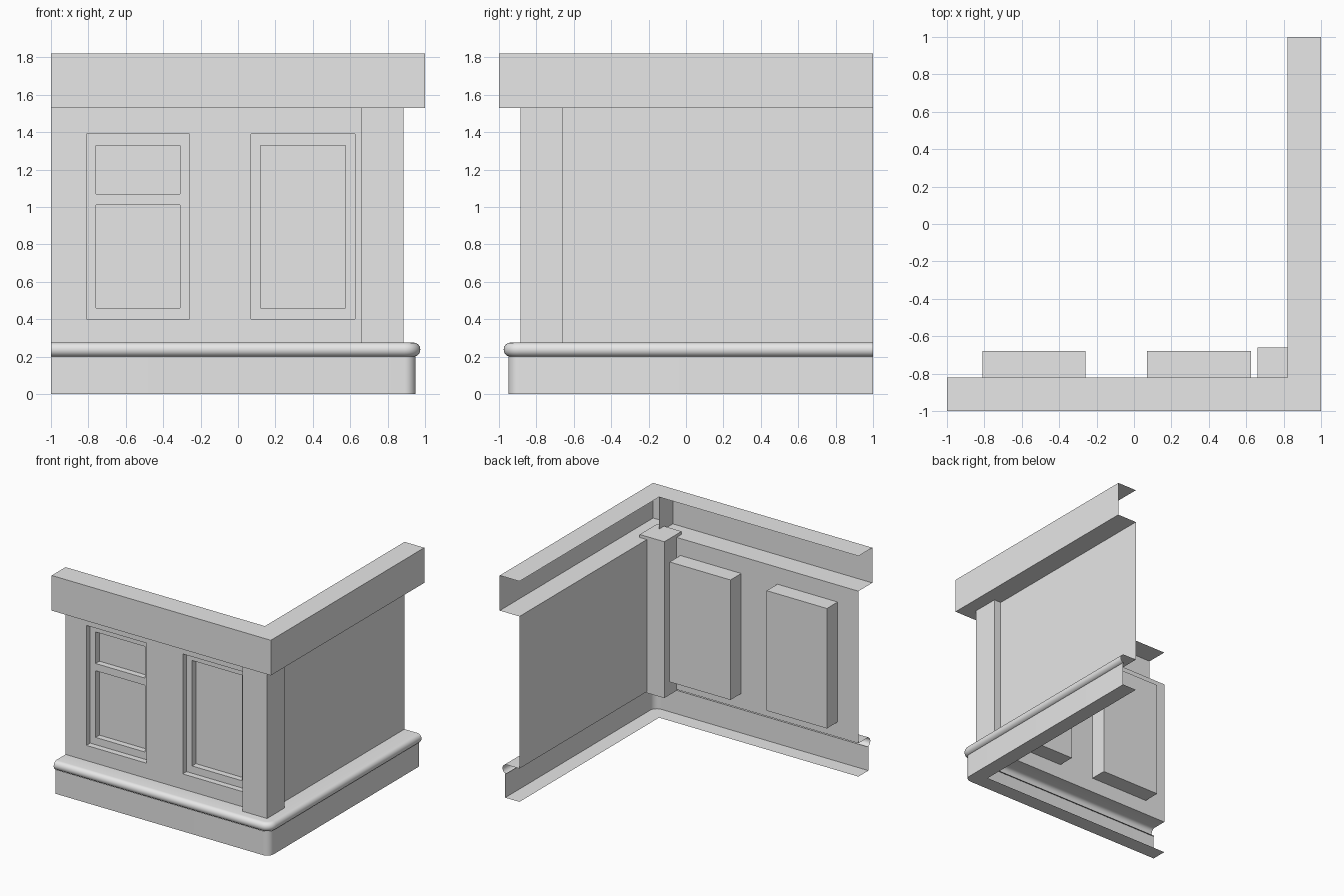
import bpy, bmesh, math

cube = bpy.data.objects.get("Cube")
if cube:
    bpy.data.objects.remove(cube, do_unlink=True)

plaster = bpy.data.materials.new("plain_grey")
plaster.use_nodes = True
GREY = (0.8, 0.8, 0.8, 1)
plaster.diffuse_color = GREY
plaster.node_tree.nodes["Principled BSDF"].inputs["Base Color"].default_value = GREY

WALL, BACK, FRAME, GLASS = 0.82, -0.68, -0.77, -0.72


def finish(bm, name, smooth=False):
    bmesh.ops.remove_doubles(bm, verts=bm.verts, dist=0.0005)
    mesh = bpy.data.meshes.new(name)
    bm.to_mesh(mesh)
    bm.free()
    mesh.materials.append(plaster)
    obj = bpy.data.objects.new(name, mesh)
    bpy.context.collection.objects.link(obj)
    if smooth:
        bpy.ops.object.select_all(action="DESELECT")
        obj.select_set(True)
        bpy.context.view_layer.objects.active = obj
        bpy.ops.object.shade_smooth_by_angle(angle=math.radians(35))
    return obj


def quad(bm, *points):
    bm.faces.new([bm.verts.new(p) for p in points])


def sweep(name, profile, centre=1, steps=8, smooth=False):
    """Run an (offset, height) profile along the front, round the corner and down the side."""
    bm = bmesh.new()

    def path(offset, z):
        r = max(offset - centre, 0)
        c = min(offset, centre)
        pts = [(-1, -offset, z)]
        for i in range(steps + 1):
            a = math.pi / 2 * i / steps
            pts.append((c + r * math.sin(a), -c - r * math.cos(a), z))
        return pts + [(offset, 1, z)]

    rows = [path(*p) for p in profile]
    for low, high in zip(rows, rows[1:]):
        for i in range(len(low) - 1):
            corners = [low[i], low[i + 1], high[i + 1], high[i]]
            unique = list(dict.fromkeys(corners))
            if len(unique) > 2:
                quad(bm, *unique)
    return finish(bm, name, smooth)


def plate(name, x0, x1, z0, z1, y, holes=(), depth=0):
    """Front-facing sheet with rectangular openings and optional reveals."""
    bm = bmesh.new()
    xs = sorted({x0, x1, *[v for h in holes for v in h[:2]]})
    zs = sorted({z0, z1, *[v for h in holes for v in h[2:]]})
    for a, b in zip(xs, xs[1:]):
        for c, d in zip(zs, zs[1:]):
            if not any(h[0] <= a < h[1] and h[2] <= c < h[3] for h in holes):
                quad(bm, (a, y, c), (b, y, c), (b, y, d), (a, y, d))
    if depth:
        for a, b, c, d in holes:
            ring = [(a, c), (b, c), (b, d), (a, d)]
            for (p, q), (r, s) in zip(ring, ring[1:] + ring[:1]):
                quad(bm, (p, y, q), (r, y, s), (r, y + depth, s), (p, y + depth, q))
    return finish(bm, name)


# Parapet: open channel around the corner, with one inner end plate
sweep("parapet", [(WALL, 1.53), (1, 1.53), (1, 1.82), (WALL, 1.82)], steps=1)
bm = bmesh.new()
quad(bm, (WALL, -1, 1.53), (WALL, -WALL, 1.53), (WALL, -WALL, 1.82), (WALL, -1, 1.82))
finish(bm, "parapet_end_plate")

# Base skirt and rounded moulding, open towards the inside
sweep("base_skirt", [(WALL, 0), (0.95, 0), (0.95, 0.2)], centre=0.89, smooth=True)
half_round = [(0.94 + 0.035 * math.cos(a), 0.2375 + 0.0375 * math.sin(a))
              for a in [math.pi * (i / 8 - 0.5) for i in range(9)]]
sweep("base_moulding", half_round + [(WALL, 0.275)], centre=0.89, smooth=True)

# Walls
windows = [(-0.81, -0.26, 0.40, 1.39), (0.07, 0.625, 0.40, 1.39)]
plate("front_wall", -1, WALL, 0.275, 1.53, -WALL, windows)
bm = bmesh.new()
quad(bm, (WALL, -WALL, 0.275), (WALL, 1, 0.275), (WALL, 1, 1.53), (WALL, -WALL, 1.53))
finish(bm, "side_wall")

# Corner pillar
bm = bmesh.new()
bmesh.ops.create_cube(bm, size=1)
for v in bm.verts:
    v.co = (0.7725 + v.co.x * 0.225, -0.7725 + v.co.y * 0.225, 0.91 + v.co.z * 1.29)
finish(bm, "corner_pillar")

# Windows: backing box, frame with openings, and panes
for label, (x0, x1, z0, z1), bars in zip(("right", "left"), windows, ([1.01, 1.07], [])):
    plate(label + "_window_box", x0, x1, z0, z1, -WALL, [(x0, x1, z0, z1)], BACK + WALL)
    plate(label + "_window_back", x0, x1, z0, z1, BACK)
    levels = [z0 + 0.06, *bars, z1 - 0.06]
    panes = [(x0 + 0.05, x1 - 0.05, a, b) for a, b in zip(levels[::2], levels[1::2])]
    plate(label + "_window_frame", x0, x1, z0, z1, FRAME, panes, GLASS - FRAME)
    for i, (a, b, c, d) in enumerate(panes):
        plate(f"{label}_window_pane_{i + 1}", a, b, c, d, GLASS)
